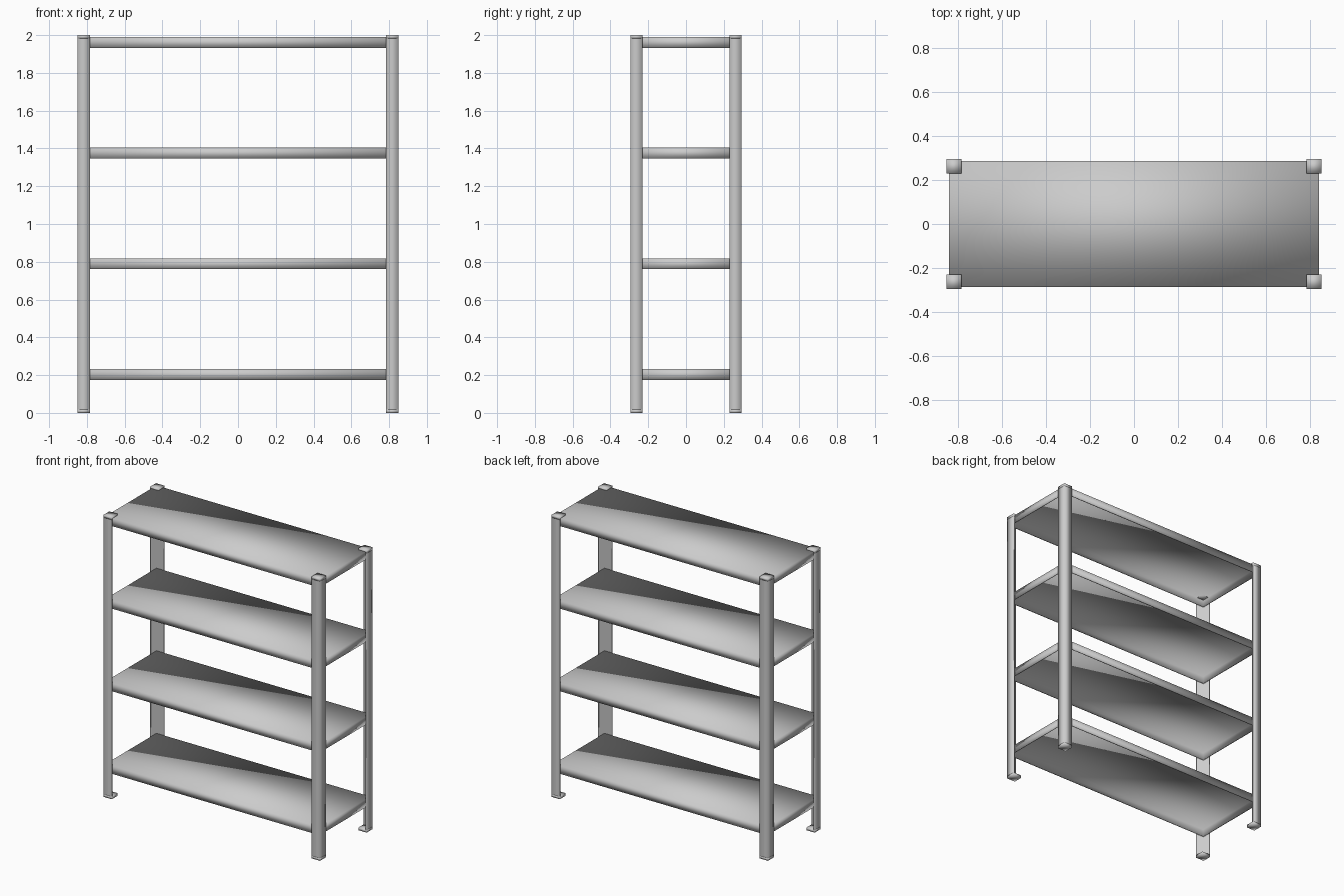
import bpy
import bmesh

old = bpy.data.objects.get("Cube")
if old:
    bpy.data.objects.remove(old, do_unlink=True)

HALF_X, HALF_Y, HEIGHT = 0.85, 0.295, 2.0
POST, SHEET, PLATE = 0.066, 0.01, 0.018

metal = bpy.data.materials.new("grey_metal")
metal.use_nodes = True
grey = (0.6, 0.6, 0.6, 1)
metal.diffuse_color = grey
metal.node_tree.nodes["Principled BSDF"].inputs["Base Color"].default_value = grey


def finish(bm, name):
    bmesh.ops.recalc_face_normals(bm, faces=bm.faces)
    mesh = bpy.data.meshes.new(name)
    bm.to_mesh(mesh)
    bm.free()
    for face in mesh.polygons:
        face.use_smooth = True
    mesh.materials.append(metal)
    obj = bpy.data.objects.new(name, mesh)
    bpy.context.collection.objects.link(obj)
    return obj


def add_box(bm, low, high):
    verts = bmesh.ops.create_cube(bm, size=1)["verts"]
    for v in verts:
        for i in range(3):
            v.co[i] = high[i] if v.co[i] > 0 else low[i]
    return verts


# Angle-section post with a square plate at each end
def post(name, sx, sy):
    bm = bmesh.new()
    section = [(0, 0), (POST, 0), (POST, SHEET), (SHEET, SHEET), (SHEET, POST), (0, POST)]
    points = [(sx * (HALF_X - x), sy * (HALF_Y - y)) for x, y in section]
    low, high = ([bm.verts.new((x, y, z)) for x, y in points]
                 for z in (PLATE, HEIGHT - PLATE))
    for i in range(len(points)):
        j = (i + 1) % len(points)
        bm.faces.new((low[i], low[j], high[j], high[i]))
    xs = sorted((sx * HALF_X, sx * (HALF_X - POST)))
    ys = sorted((sy * HALF_Y, sy * (HALF_Y - POST)))
    for z in (0, HEIGHT - PLATE):
        add_box(bm, (xs[0], ys[0], z), (xs[1], ys[1], z + PLATE))
    return finish(bm, name)


# Folded sheet shelf, open underneath
def shelf(name, top):
    bm = bmesh.new()
    x, y = HALF_X - SHEET, HALF_Y - SHEET
    add_box(bm, (-x, -y, top - 0.057), (x, y, top))
    bm.normal_update()
    bottom = [f for f in bm.faces if f.calc_center_median().z < top - 0.05]
    bmesh.ops.delete(bm, geom=bottom, context="FACES_ONLY")
    obj = finish(bm, name)
    solid = obj.modifiers.new("sheet_thickness", "SOLIDIFY")
    solid.thickness = 0.006
    solid.offset = -1
    solid.use_even_offset = True
    return obj


for side, sx in (("left", 1), ("right", -1)):
    for end, sy in (("front", -1), ("back", 1)):
        post(f"{end}_{side}_post", sx, sy)

for i in range(4):
    shelf(f"shelf_{i + 1}", 0.232 + i * 0.586)
